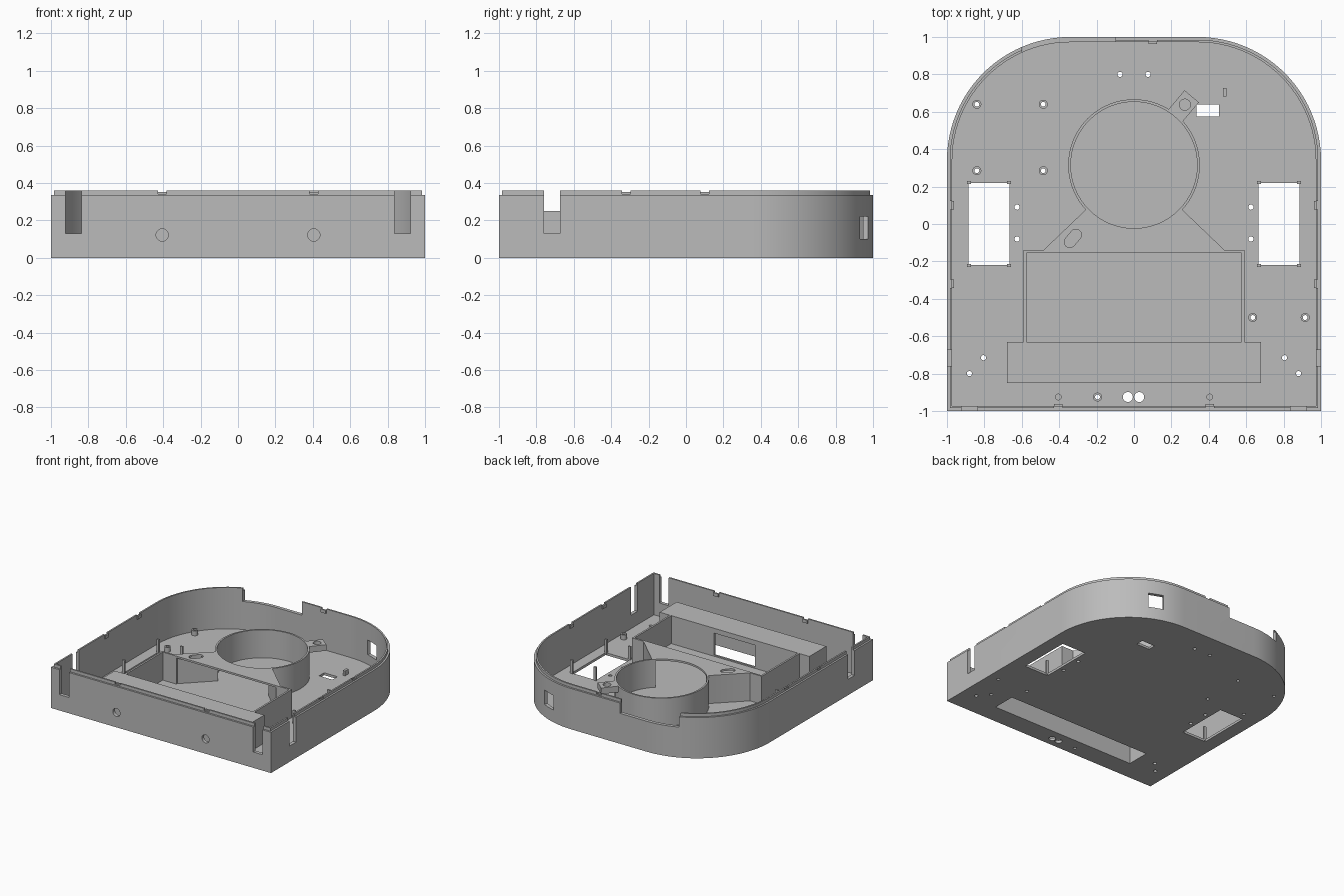
import bpy, bmesh
from math import sin, cos, pi, radians
from mathutils import Matrix

if "Cube" in bpy.data.objects:
    bpy.data.objects.remove(bpy.data.objects["Cube"])

grey = bpy.data.materials.new("light grey plastic")
grey.use_nodes = True
grey.diffuse_color = (0.5, 0.5, 0.5, 1)
grey.node_tree.nodes["Principled BSDF"].inputs["Base Color"].default_value = (0.5, 0.5, 0.5, 1)

FLOOR, RIM, LIP, TOP = 0.02, 0.335, 0.36, 0.25


def finish(name, bm, matrix=None):
    bmesh.ops.recalc_face_normals(bm, faces=bm.faces)
    if matrix:
        bm.transform(matrix)
    mesh = bpy.data.meshes.new(name)
    bm.to_mesh(mesh)
    bm.free()
    mesh.materials.append(grey)
    ob = bpy.data.objects.new(name, mesh)
    bpy.context.collection.objects.link(ob)
    return ob


def stack(bm, loops):
    """Skin a closed stack of equal outlines."""
    rings = [[bm.verts.new((x, y, z)) for x, y in pts] for pts, z in loops]
    n = len(rings[0])
    for a, b in zip(rings, rings[1:]):
        for i in range(n):
            j = (i + 1) % n
            bm.faces.new((a[i], a[j], b[j], b[i]))
    bm.faces.new(rings[0][::-1])
    bm.faces.new(rings[-1])


def prisms(name, specs, matrix=None):
    bm = bmesh.new()
    for pts, z0, z1 in specs:
        stack(bm, [(pts, z0), (pts, z1)])
    return finish(name, bm, matrix)


def rect(x0, x1, y0, y1):
    return [(x0, y0), (x1, y0), (x1, y1), (x0, y1)]


def block(x, y, w, d):
    return rect(x - w / 2, x + w / 2, y - d / 2, y + d / 2)


def circle(x, y, r, n=16):
    return [(x + r * cos(2 * pi * i / n), y + r * sin(2 * pi * i / n)) for i in range(n)]


def turned(pts, angle, x, y):
    c, s = cos(angle), sin(angle)
    return [(x + c * u - s * v, y + s * u + c * v) for u, v in pts]


def boolean(target, tool, op="DIFFERENCE"):
    mod = target.modifiers.new("bool", "BOOLEAN")
    mod.operation, mod.solver, mod.object = op, "EXACT", tool
    bpy.context.view_layer.objects.active = target
    bpy.ops.object.modifier_apply(modifier=mod.name)
    bpy.data.objects.remove(tool)


def outline(inset, n=24):
    """Square front, two large rounded back corners."""
    e, c, r = 1 - inset, 0.34, 0.66 - inset
    pts = [(-e, -e), (e, -e)]
    for cx, start in ((c, 0), (-c, pi / 2)):
        for i in range(n + 1):
            a = start + i * pi / 2 / n
            pts.append((cx + r * cos(a), c + r * sin(a)))
    return pts


# Tray: floor, wall and stepped lip
bm = bmesh.new()
outer, lip, inner = outline(0), outline(0.015), outline(0.028)
stack(bm, [(outer, 0), (outer, RIM), (lip, RIM), (lip, LIP), (inner, LIP), (inner, FLOOR)])
tray = finish("tray", bm)

# Openings in the floor
posts = [(-0.84, 0.64), (-0.485, 0.64), (-0.84, 0.285), (-0.485, 0.285),
         (0.635, -0.5), (0.915, -0.5), (-0.195, -0.925)]
small = [(s * x, y) for s in (-1, 1)
         for x, y in ((0.075, 0.8), (0.625, 0.09), (0.625, -0.08), (0.805, -0.715), (0.88, -0.8))]
openings = [rect(-0.66, 0.66, -0.835, -0.645), rect(0.335, 0.455, 0.575, 0.64)]
openings += [block(s * 0.775, 0, 0.22, 0.44) for s in (-1, 1)]
openings += [circle(x, y, 0.014) for x, y in small]
openings += [circle(x, y, 0.013) for x, y in posts]
openings += [circle(x, -0.925, 0.027) for x in (-0.033, 0.028)]
boolean(tray, prisms("floor_cutter", [(p, -0.1, 0.1) for p in openings]))

# Slots, back notch and window in the wall
slots = [(block(s * 0.88, -1, 0.085, 0.2), 0.13, 0.5) for s in (-1, 1)]
slots += [(block(s, -0.717, 0.2, 0.085), 0.13, 0.5) for s in (-1, 1)]
slots.append((rect(-0.6, -0.1, 0.8, 1.1), 0.25, 0.5))
slots.append((turned(block(0.66, 0, 0.2, 0.12), radians(68.5), 0.34, 0.34), 0.1, 0.22))
boolean(tray, prisms("wall_cutter", slots))
boolean(tray, prisms("front_hole_cutter", [(circle(x, 0.122, 0.033, 24), 0.9, 1.1) for x in (-0.405, 0.405)],
                     Matrix.Rotation(pi / 2, 4, "X")))

# Clip recesses in the lip, each with a catch on the inside
clips = [(s, y, 0) for s in (-1, 1) for y in (0.1, -0.32)]
clips += [(s * 0.405, -1, 1) for s in (-1, 1)] + [(0.1, 1, 1)]
recess, catch = [], []
for x, y, along in clips:
    w, d = (0.045, 0.06) if along else (0.06, 0.045)
    recess.append((block(x, y, w, d), 0.342, 0.5))
    k = 0.969
    cx, cy = (x, y * k) if along else (x * k, y)
    catch.append((block(cx, cy, *((0.045, 0.012) if along else (0.012, 0.045))), 0.325, 0.352))
boolean(tray, prisms("clip_cutter", recess))
prisms("lip_catches", catch)

# Suction housing: brush cover, dust box, duct and fan ring
BASE, FAN_Y = 0.01, 0.315
housing = prisms("suction_housing", [(rect(-0.68, 0.68, -0.85, -0.63), BASE, TOP)])
duct = [(-0.49, -0.145), (0.49, -0.145), (0.265, 0.07), (0.2, 0.2), (-0.2, 0.2), (-0.265, 0.07)]
duct_inside = [(-0.46, -0.2), (0.46, -0.2), (0.45, -0.145), (0.23, 0.07),
               (0.18, 0.2), (-0.18, 0.2), (-0.23, 0.07), (-0.45, -0.145)]
tab = turned(rect(0.3, 0.48, -0.05, 0.05), radians(50), 0, FAN_Y - 0.0)
for pts, z0 in ((rect(-0.59, 0.59, -0.64, -0.14), BASE), (duct, BASE),
                (circle(0, FAN_Y, 0.352, 64), BASE), (tab, 0.2)):
    boolean(housing, prisms("part", [(pts, z0, TOP)]), "UNION")
slot_hole = turned([(s * 0.025 + 0.03 * cos(a), 0.03 * sin(a))
                    for s, first in ((1, -pi / 2), (-1, pi / 2))
                    for a in [first + i * pi / 8 for i in range(9)]], radians(50), -0.327, -0.077)
for pts, z0, z1 in ((rect(-0.66, 0.66, -0.835, -0.645), -0.1, 0.235),
                    (rect(-0.575, 0.575, -0.63, -0.155), -0.1, 0.5),
                    (duct_inside, -0.1, 0.235),
                    (circle(0, FAN_Y, 0.338, 64), -0.1, 0.5),
                    (rect(-0.185, 0.185, -0.7, -0.6), 0.03, 0.21),
                    (circle(0.272, 0.638, 0.03), 0.1, 0.5),
                    (slot_hole, 0.2, 0.5)):
    boolean(housing, prisms("housing_cutter", [(pts, z0, z1)]))

# Screw posts on the floor
screw_posts = prisms("screw_posts", [(circle(x, y, 0.024), 0.01, 0.06) for x, y in posts])
boolean(screw_posts, prisms("post_cutter", [(circle(x, y, 0.013), -0.1, 0.2) for x, y in posts]))

# Pegs and sensor block
prisms("front_pegs", [(circle(x, -0.925, 0.018), 0.01, 0.06) for x in (-0.405, 0.405)])
prisms("sensor_block", [(block(0.485, 0.705, 0.02, 0.045), 0.01, 0.06)])

# Thin upright tabs at the wheel well corners
prisms("wheel_well_tabs", [(block(s * x, t * 0.222, 0.022, 0.014), 0.005, 0.13)
                           for s in (-1, 1) for t in (-1, 1) for x in (0.668, 0.882)])

for ob in bpy.context.collection.objects:
    if ob.type == "MESH" and grey.name in ob.data.materials:
        bpy.ops.object.select_all(action="DESELECT")
        ob.select_set(True)
        bpy.context.view_layer.objects.active = ob
        bpy.ops.object.shade_smooth_by_angle(angle=radians(30))
